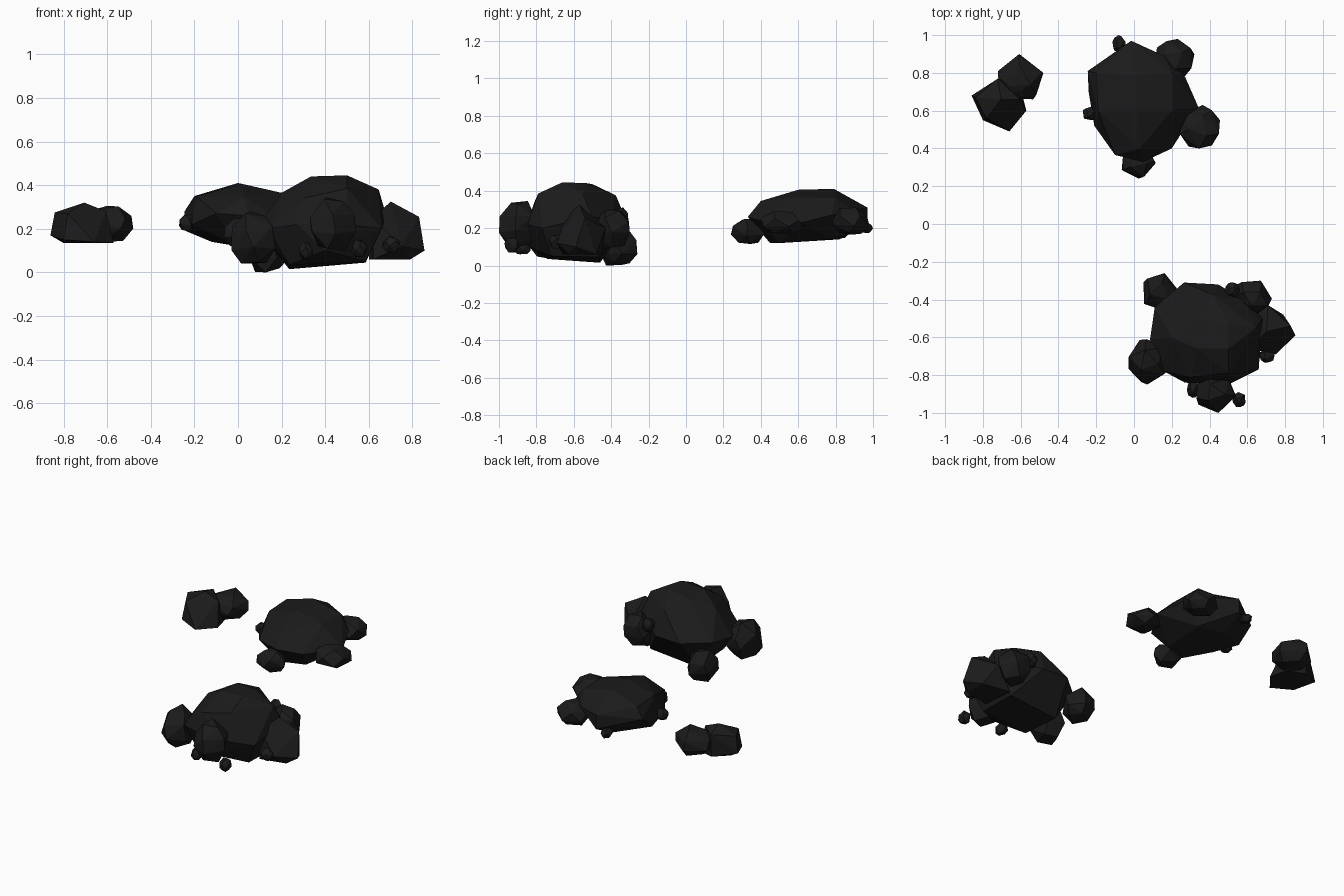
import bpy, bmesh, math, random

mat = bpy.data.materials.new("coal_black")
mat.diffuse_color = (0.011, 0.011, 0.011, 1)


def hull(name, pts):
    """Faceted rock: convex hull of a few corner points."""
    bm = bmesh.new()
    for p in pts:
        bm.verts.new(p)
    res = bmesh.ops.convex_hull(bm, input=bm.verts)
    junk = {g for g in res["geom_interior"] + res["geom_unused"]
            if isinstance(g, bmesh.types.BMVert)}
    bmesh.ops.delete(bm, geom=list(junk), context='VERTS')
    bmesh.ops.dissolve_limit(bm, angle_limit=math.radians(4), verts=bm.verts, edges=bm.edges)
    bmesh.ops.recalc_face_normals(bm, faces=bm.faces)
    me = bpy.data.meshes.new(name)
    bm.to_mesh(me)
    bm.free()
    me.materials.append(mat)
    ob = bpy.data.objects.new(name, me)
    bpy.context.collection.objects.link(ob)


def pebble(name, xr, yr, zr, seed):
    """Small irregular lump fitted exactly into the given x, y and z ranges."""
    rnd = random.Random(seed)
    pts = []
    for n, r, z in ((4, .6, -1), (5, 1, -.35), (5, .95, .4), (3, .5, 1)):
        a0 = rnd.uniform(0, 6.28)
        for i in range(n):
            a = a0 + 2 * math.pi * i / n + rnd.uniform(-.15, .15)
            pts.append((r * math.cos(a), r * math.sin(a), z + rnd.uniform(-.12, .12)))
    cols = []
    for col, (lo, hi) in zip(zip(*pts), (xr, yr, zr)):
        a, b = min(col), max(col)
        cols.append([lo + (c - a) / (b - a) * (hi - lo) for c in col])
    hull(name, list(zip(*cols)))


# back boulder
hull("back_boulder", [
    (0, .79, .41), (.02, .6, .405), (-.2, .8, .35), (-.19, .6, .35), (.03, .4, .345),
    (.2, .6, .365), (.2, .8, .36),
    (-.015, .97, .31), (.16, .89, .29), (.27, .78, .27), (.34, .62, .23), (.2, .4, .24),
    (.05, .33, .26), (-.1, .365, .27), (-.21, .52, .22), (-.245, .81, .28), (-.24, .7, .19),
    (-.015, .97, .215),
    (0, .45, .12), (-.03, .82, .14), (.15, .5, .12), (.15, .78, .14), (-.12, .6, .14)])

# front boulder
hull("front_boulder", [
    (.335, -.66, .44), (.5, -.66, .445), (.5, -.53, .44), (.35, -.5, .435), (.2, -.6, .365),
    (.645, -.55, .38), (.5, -.79, .385), (.3, -.81, .34), (.42, -.375, .375),
    (.265, -.31, .22), (.445, -.32, .22), (.58, -.4, .25), (.68, -.5, .26), (.66, -.77, .2),
    (.5, -.85, .22), (.27, -.84, .22), (.14, -.77, .2), (.085, -.61, .2), (.11, -.44, .22),
    (.4, -.84, .1), (.17, -.6, .1),
    (.235, -.46, .015), (.235, -.74, .035), (.585, -.72, .05), (.585, -.46, .045)])

# pointed lump on the right of the front boulder
hull("front_boulder_right_lump", [
    (.7, -.57, .325), (.83, -.54, .255), (.855, -.59, .1), (.79, -.48, .06), (.71, -.43, .2),
    (.75, -.69, .12), (.79, -.62, .06), (.62, -.65, .25), (.6, -.45, .06), (.62, -.66, .06)])

# wide-based small rock on the left
hull("left_rock", [
    (-.705, .66, .32), (-.605, .66, .28), (-.84, .67, .275), (-.72, .77, .29), (-.78, .56, .27),
    (-.86, .68, .17), (-.8, .67, .135), (-.8, .55, .15), (-.66, .49, .14), (-.57, .6, .135),
    (-.6, .72, .135), (-.72, .76, .14)])

# smaller lumps clustered on the rocks
for i, (name, xr, yr, zr) in enumerate([
    ("left_rock_partner", (-.72, -.48), (.66, .9), (.14, .305)),
    ("back_lump_rear", (.11, .32), (.78, .98), (.165, .31)),
    ("back_lump_right", (.24, .455), (.4, .63), (.165, .29)),
    ("back_lump_front", (-.065, .115), (.24, .42), (.115, .25)),
    ("back_chip_left", (-.27, -.19), (.55, .62), (.19, .265)),
    ("back_chip_rear", (-.115, -.045), (.91, 1.0), (.175, .23)),
    ("front_lump_rear_left", (.05, .23), (-.46, -.26), (0, .2)),
    ("front_lump_left", (-.03, .17), (-.85, -.61), (.04, .28)),
    ("front_lump_front", (.33, .54), (-1.0, -.79), (.1, .345)),
    ("front_lump_rear_right", (.52, .73), (-.48, -.3), (.09, .3)),
    ("front_chip_rear", (.48, .56), (-.39, -.31), (.22, .31)),
    ("front_chip_low_right", (.52, .59), (-.97, -.89), (.07, .15)),
    ("front_chip_low_left", (.28, .345), (-.92, -.83), (.06, .14)),
    ("front_chip_side", (.66, .745), (-.735, -.66), (.09, .165)),
]):
    pebble(name, xr, yr, zr, i + 3)
